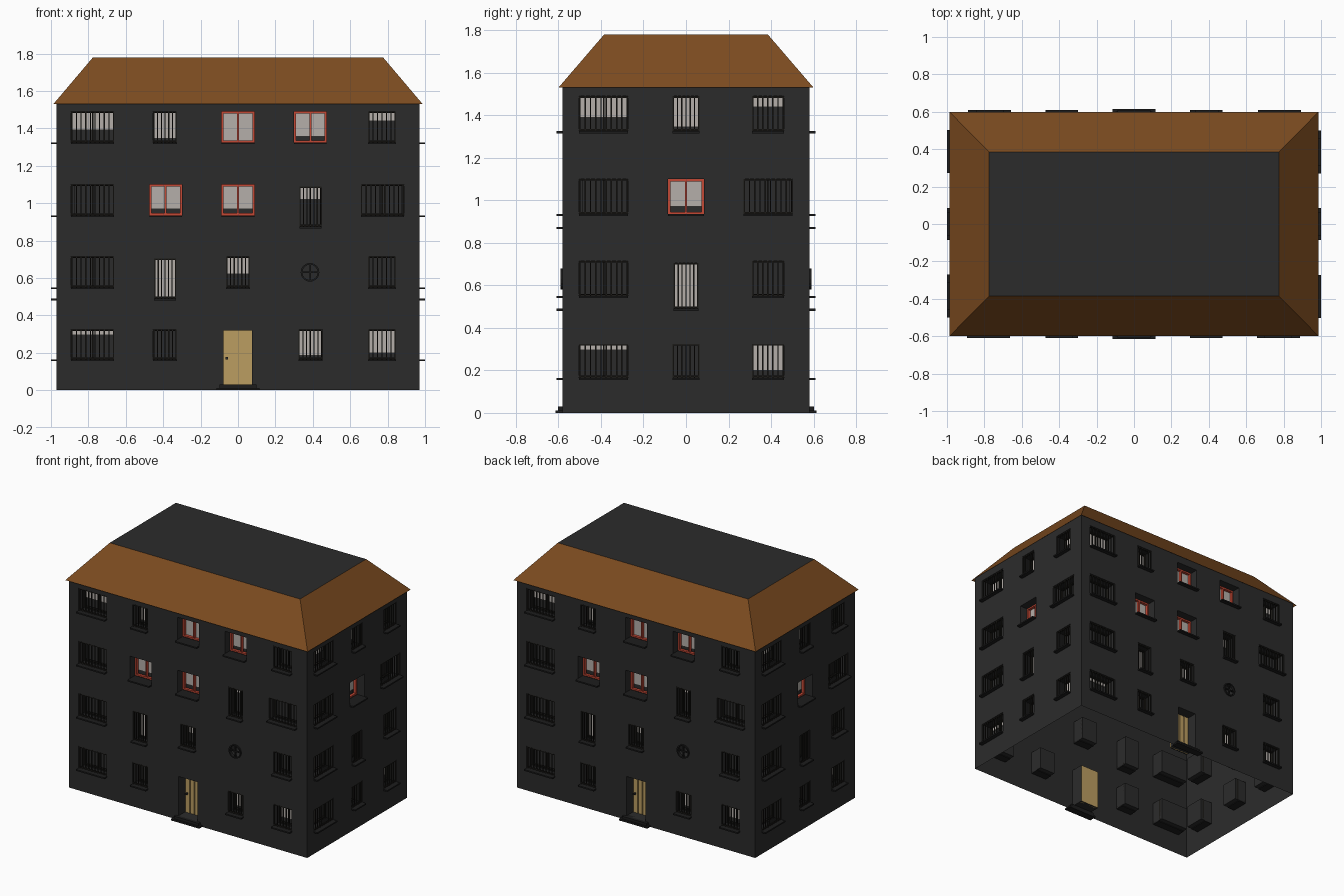
import bpy, bmesh, math
from mathutils import Matrix, Vector

if "Cube" in bpy.data.objects:
    bpy.data.objects.remove(bpy.data.objects["Cube"])

HX, HY, TOP, DEPTH = 0.97, 0.58, 1.545, 0.095
COLORS = {
    "wall": (0.024, 0.024, 0.024), "sill": (0.012, 0.012, 0.012), "bars": (0.012, 0.011, 0.009),
    "casement": (0.012, 0.011, 0.009), "blind": (0.46, 0.43, 0.40), "red_frame": (0.55, 0.065, 0.035),
    "door": (0.50, 0.34, 0.12), "door_handle": (0.03, 0.03, 0.03), "step": (0.012, 0.012, 0.012),
    "round_frame": (0.012, 0.012, 0.012), "roof": (0.20, 0.07, 0.014), "roof_top": (0.024, 0.024, 0.024)}


def material(name):
    m = bpy.data.materials.get(name) or bpy.data.materials.new(name)
    m.diffuse_color = (*COLORS[name], 1)
    m.use_nodes = True
    m.node_tree.nodes["Principled BSDF"].inputs["Base Color"].default_value = m.diffuse_color
    return m


def mesh_from(bm, name):
    me = bpy.data.meshes.new(name)
    bm.to_mesh(me)
    bm.free()
    me.materials.append(material(name))
    return me


def add_object(name, me, matrix=Matrix()):
    ob = bpy.data.objects.new(name, me)
    ob.matrix_world = matrix
    bpy.context.collection.objects.link(ob)


# One facade in local space: x along the wall, y = depth inwards, z up
class Facade:
    def __init__(self):
        self.parts = {}

    def bm(self, part):
        return self.parts.setdefault(part, bmesh.new()) if part not in self.parts else self.parts[part]

    def box(self, part, x0, x1, y0, y1, z0, z1):
        c = Vector(((x0 + x1) / 2, (y0 + y1) / 2, (z0 + z1) / 2))
        s = Matrix.Diagonal((x1 - x0, y1 - y0, z1 - z0, 1))
        bmesh.ops.create_cube(self.bm(part), size=1, matrix=Matrix.Translation(c) @ s)

    def face(self, part, pts):
        bm = self.bm(part)
        bm.faces.new([bm.verts.new(p) for p in pts])

    # Recess: reveal around a rim, closed at the back
    def pocket(self, rim, depth=DEPTH, back=True):
        n = len(rim)
        for i in range(n):
            (a, b), (c, d) = rim[i], rim[(i + 1) % n]
            self.face("wall", [(a, 0, b), (c, 0, d), (c, depth, d), (a, depth, b)])
        if back:
            self.face("wall", [(x, depth, z) for x, z in rim])

    def frame(self, part, x0, x1, z0, z1, y0, y1, t):
        self.box(part, x0, x1, y0, y1, z0, z0 + t)
        self.box(part, x0, x1, y0, y1, z1 - t, z1)
        for a in (x0, (x0 + x1 - t) / 2, x1 - t):
            self.box(part, a, a + t, y0, y1, z0 + t, z1 - t)

    def wall(self, half, holes):
        xs = sorted({-half, half} | {h[0] for h in holes} | {h[1] for h in holes})
        zs = sorted({0, TOP} | {h[2] for h in holes} | {h[3] for h in holes})
        for a, b in zip(xs, xs[1:]):
            for c, d in zip(zs, zs[1:]):
                x, z = (a + b) / 2, (c + d) / 2
                if not any(h[0] < x < h[1] and h[2] < z < h[3] for h in holes):
                    self.face("wall", [(a, 0, c), (b, 0, c), (b, 0, d), (a, 0, d)])

    def window(self, x0, x1, z0, z1, blind, red):
        self.pocket([(x0, z0), (x1, z0), (x1, z1), (x0, z1)])
        self.box("sill", x0, x1, -0.03, 0.06, z0 - 0.005, z0 + 0.005)
        if blind:
            self.box("blind", x0 + 0.004, x1 - 0.004, 0.083, 0.089, blind, z1 - 0.004)
        if red:
            self.frame("red_frame", x0, x1, z0 + 0.005, z1, 0.062, 0.082, 0.011)
            return
        self.frame("casement", x0, x1, z0 + 0.005, z1, 0.066, 0.082, 0.007)
        n = 6 if x1 - x0 < 0.2 else 9
        for i in range(n + 1):
            x = x0 + 0.004 + (x1 - x0 - 0.008) * i / n
            self.box("bars", x - 0.003, x + 0.003, 0.004, 0.01, z0 + 0.005, z1)
        for z in (z0 + 0.012, z1 - 0.005):
            self.box("bars", x0, x1, 0.003, 0.011, z - 0.003, z + 0.003)

    # Porthole with protruding rim and cross bars
    def round_window(self, cx, cz, r):
        n, ring = 16, []
        for i in range(n):
            a = 2 * math.pi * i / n
            c, s = math.cos(a), math.sin(a)
            k = r / max(abs(c), abs(s))
            q = r - 0.009
            ring.append(((cx + r * c, cz + r * s), (cx + k * c, cz + k * s), (cx + q * c, cz + q * s)))
        for i in range(n):
            (p, o, q), (p2, o2, q2) = ring[i], ring[(i + 1) % n]
            f = lambda pts: self.face("round_frame", [(a, y, b) for (a, b), y in pts])
            self.face("wall", [(a, 0, b) for a, b in (p, o, o2, p2)])
            f([(q, -.01), (p, -.01), (p2, -.01), (q2, -.01)])
            f([(p, -.01), (p, .01), (p2, .01), (p2, -.01)])
            f([(q, .01), (q, -.01), (q2, -.01), (q2, .01)])
        self.pocket([t[0] for t in ring])
        self.box("round_frame", cx - r, cx + r, -0.004, 0.006, cz - 0.004, cz + 0.004)
        self.box("round_frame", cx - 0.004, cx + 0.004, -0.004, 0.006, cz - r, cz + r)

    def entrance(self, x0, x1, z0, z1):
        self.pocket([(x0, z0), (x1, z0), (x1, z1), (x0, z1)], back=False)
        w = (x1 - x0) / 4
        self.box("door", x0, x1, 0.085, 0.095, z0, z1)
        for i in range(4):
            self.box("door", x0 + i * w + 0.003, x0 + (i + 1) * w - 0.003, 0.077, 0.085, z0, z1)
        self.box("door_handle", x0 + 0.012, x0 + 0.024, 0.06, 0.077, z0 + 0.135, z0 + 0.147)
        self.box("step", -0.115, 0.115, -0.035, 0.02, 0, 0.012)
        self.box("step", -0.10, 0.10, -0.022, 0.02, 0.012, 0.03)


# Storeys, sill and lintel heights
R1, R2, R3, R4 = (0.16, 0.325), (0.545, 0.715), (0.93, 1.10), (1.32, 1.49)
TALL2, TALL3 = (0.485, 0.705), (0.87, 1.09)


def build(names, half, dist, angle, windows, is_front):
    f = Facade()
    rects = [(c - w / 2, c + w / 2, *row, blind, red) for c, w, row, blind, red in windows]
    holes = [r[:4] for r in rects]
    if is_front:
        cx, cz, r, door = 0.385, 0.63, 0.05, (-0.078, 0.075, 0.03, 0.32)
        holes += [(cx - r, cx + r, cz - r, cz + r), door]
        f.round_window(cx, cz, r)
        f.entrance(*door)
    f.wall(half, holes)
    for r in rects:
        f.window(*r)
    meshes = {p: mesh_from(bm, p) for p, bm in f.parts.items()}
    # Opposite facades repeat, turned by half a circle
    for k, side in enumerate(names):
        m = Matrix.Rotation(angle + k * math.pi, 4, 'Z') @ Matrix.Translation((0, -dist, 0))
        for p, me in meshes.items():
            add_object(f"{side}_{p}", me, m)


# (centre, width, storey, lower edge of blind or 0, red frame)
L, M, W, N, P = -0.777, 0.77, 0.23, 0.128, 0.15
front = [
    (L, W, R4, 1.39, 0), (-0.39, N, R4, 1.345, 0), (0, 0.175, R4, 1.335, 1),
    (0.387, 0.175, R4, 1.355, 1), (M, P, R4, 1.44, 0),
    (L, W, R3, 0, 0), (-0.387, 0.175, R3, 0.97, 1), (0, 0.175, R3, 0.97, 1),
    (0.387, 0.118, TALL3, 1.02, 0), (0.772, W, R3, 0, 0),
    (L, W, R2, 0, 0), (-0.39, 0.118, TALL2, 0.495, 0), (0, N, R2, 0.62, 0), (M, P, R2, 0, 0),
    (L, W, R1, 0.295, 0), (-0.39, N, R1, 0, 0), (0.387, N, R1, 0.185, 0), (M, P, R1, 0.20, 0)]
side = [
    (-0.388, W, R4, 1.39, 0), (0, N, R4, 1.345, 0), (0.385, P, R4, 1.44, 0),
    (-0.388, W, R3, 0, 0), (0, 0.17, R3, 0.97, 1), (0.385, W, R3, 0, 0),
    (-0.388, W, R2, 0, 0), (0, 0.118, TALL2, 0.495, 0), (0.385, P, R2, 0, 0),
    (-0.388, W, R1, 0.295, 0), (0, N, R1, 0, 0), (0.385, P, R1, 0.20, 0)]
build(("front", "back"), HX, HY, 0, front, True)
build(("right", "left"), HY, HX, math.pi / 2, side, False)

# Mansard roof slopes and flat top
corners = [(-1, -1), (1, -1), (1, 1), (-1, 1)]
low = [(sx * 0.987, sy * 0.60, 1.53) for sx, sy in corners]
high = [(sx * 0.775, sy * 0.385, 1.78) for sx, sy in corners]
roof, cap = bmesh.new(), bmesh.new()
for i in range(4):
    j = (i + 1) % 4
    roof.faces.new([roof.verts.new(p) for p in (low[i], low[j], high[j], high[i])])
bmesh.ops.remove_doubles(roof, verts=roof.verts[:], dist=0.0001)
cap.faces.new([cap.verts.new(p) for p in high])
add_object("roof_slopes", mesh_from(roof, "roof"))
add_object("roof_flat_top", mesh_from(cap, "roof_top"))
